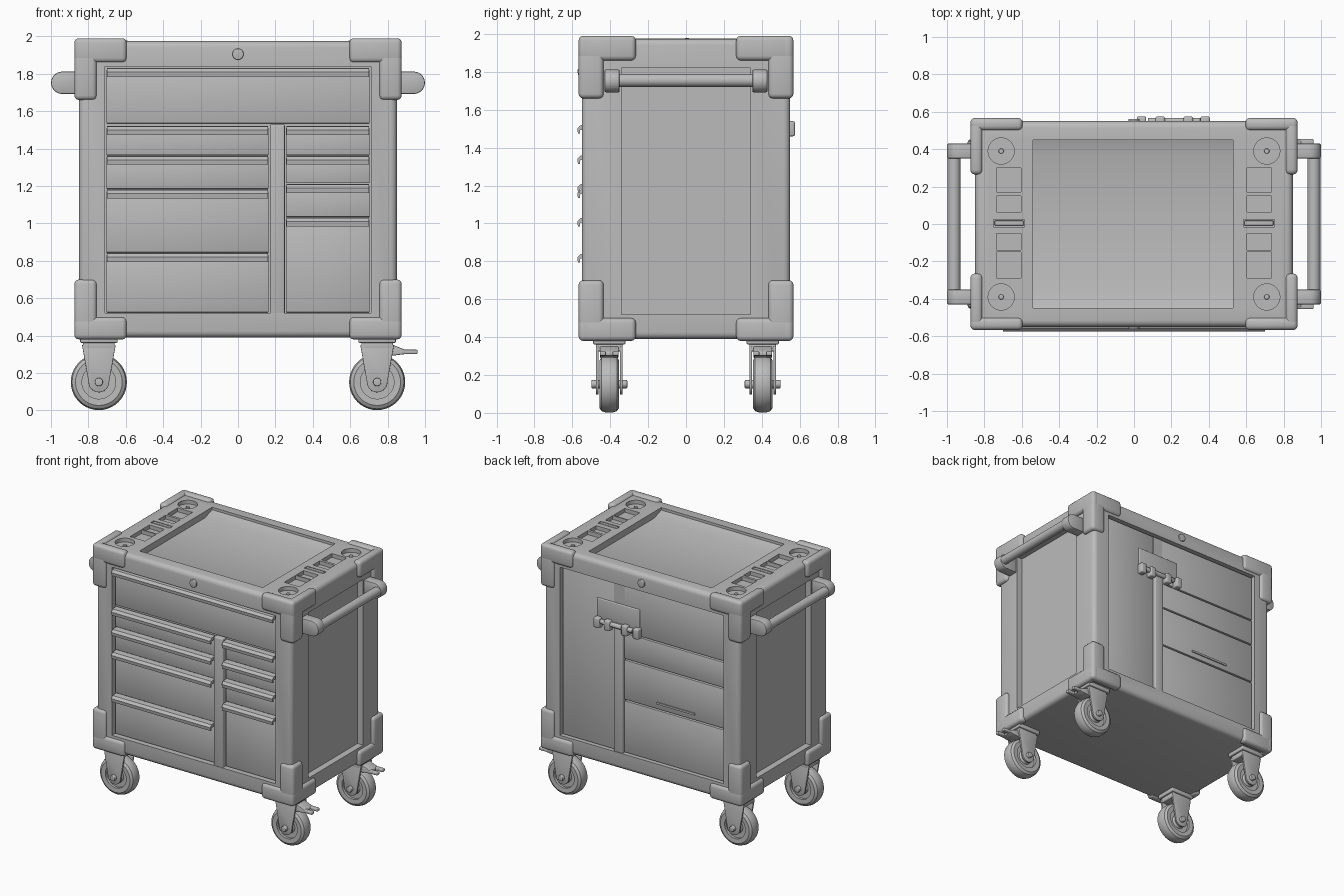
import bpy, bmesh, math
from mathutils import Vector, Matrix

if "Cube" in bpy.data.objects:
    bpy.data.objects.remove(bpy.data.objects["Cube"])

grey = bpy.data.materials.new("plain grey")
grey.use_nodes = True
tone = (0.5, 0.5, 0.5, 1)
grey.diffuse_color = tone
grey.node_tree.nodes["Principled BSDF"].inputs["Base Color"].default_value = tone


def finish(name, bm, bevel=0, segs=3):
    if bevel:
        bmesh.ops.bevel(bm, geom=bm.edges[:], offset=bevel, segments=segs, profile=0.5, affect='EDGES')
    bmesh.ops.recalc_face_normals(bm, faces=bm.faces[:])
    mesh = bpy.data.meshes.new(name)
    bm.to_mesh(mesh)
    bm.free()
    mesh.materials.append(grey)
    ob = bpy.data.objects.new(name, mesh)
    bpy.context.collection.objects.link(ob)
    return ob


def box(name, x, y, z, bevel=0, segs=3):
    """Box from (min, max) pairs, given in either order."""
    bm = bmesh.new()
    size = [abs(p[1] - p[0]) for p in (x, y, z)]
    mid = [(p[0] + p[1]) / 2 for p in (x, y, z)]
    bmesh.ops.create_cube(bm, size=1, matrix=Matrix.Translation(mid) @ Matrix.Diagonal((*size, 1)))
    return finish(name, bm, bevel, segs)


def prism(name, pts, axis, a, b, bevel=0):
    """Extrude a 2D outline along an axis; x uses (y, z), y uses (x, z), z uses (x, y)."""
    def place(p, d):
        c = list(p)
        c.insert("xyz".index(axis), d)
        return c
    bm = bmesh.new()
    face = bm.faces.new([bm.verts.new(place(p, a)) for p in pts])
    out = bmesh.ops.extrude_face_region(bm, geom=[face])
    shift = Vector(place((0, 0), b - a))
    bmesh.ops.translate(bm, vec=shift, verts=[v for v in out["geom"] if isinstance(v, bmesh.types.BMVert)])
    return finish(name, bm, bevel, 2)


def rod(name, centre, radius, length, axis, bevel=0, sides=32):
    rot = {"x": Matrix.Rotation(math.pi / 2, 4, 'Y'), "y": Matrix.Rotation(math.pi / 2, 4, 'X'),
           "z": Matrix.Identity(4)}[axis]
    bm = bmesh.new()
    bmesh.ops.create_cone(bm, cap_ends=True, segments=sides, radius1=radius, radius2=radius,
                          depth=length, matrix=Matrix.Translation(centre) @ rot)
    if bevel:
        rims = [e for e in bm.edges if any(len(f.verts) > 4 for f in e.link_faces)]
        bmesh.ops.bevel(bm, geom=rims, offset=bevel, segments=3, profile=0.5, affect='EDGES')
    return finish(name, bm)


def lathe_y(name, profile, centre, steps=40):
    """Spin an outline of (radius, y) points round a y axis through the centre."""
    bm = bmesh.new()
    vs = [bm.verts.new((centre[0] + r, centre[1] + y, centre[2])) for r, y in profile]
    es = [bm.edges.new((vs[i], vs[(i + 1) % len(vs)])) for i in range(len(vs))]
    bmesh.ops.spin(bm, geom=vs + es, cent=centre, axis=(0, 1, 0), angle=2 * math.pi, steps=steps)
    bmesh.ops.remove_doubles(bm, verts=bm.verts[:], dist=0.0005)
    return finish(name, bm)


def cut(target, cutters):
    for c in cutters:
        mod = target.modifiers.new("cut", 'BOOLEAN')
        mod.operation, mod.object, mod.solver = 'DIFFERENCE', c, 'EXACT'
        bpy.context.view_layer.objects.active = target
        bpy.ops.object.modifier_apply(modifier=mod.name)
        bpy.data.objects.remove(c)


# Cabinet body with recessed front, back, sides and worktop
body = box("cabinet_body", (-0.85, 0.85), (-0.55, 0.55), (0.39, 1.975), 0.035, 4)
cutters = [box("cutter", (-0.71, 0.71), (s * 0.5, s * 0.7), (0.52, 1.84)) for s in (-1, 1)]
cutters += [box("cutter", (s * 0.8, s), (-0.34, 0.34), (0.52, 1.82)) for s in (-1, 1)]
cutters.append(prism("cutter", [(-0.45, 2.1), (-0.45, 1.955), (-0.36, 1.925), (0.36, 1.925),
                                (0.45, 1.955), (0.45, 2.1)], "x", -0.54, 0.53))
for s in (-1, 1):
    for y0, y1 in ((0.17, 0.3), (0.065, 0.15), (-0.14, -0.05), (-0.29, -0.15)):
        cutters.append(box("cutter", (s * 0.605, s * 0.735), (y0, y1), (1.945, 2.1)))
    cutters.append(box("cutter", (s * 0.585, s * 0.75), (-0.015, 0.025), (1.95, 2.1)))
    for t in (-1, 1):
        cutters.append(rod("cutter", (s * 0.71, t * 0.39, 2.03), 0.07, 0.17, "z"))
cut(body, cutters)

# Dished cup holders have a small raised centre
for s in (-1, 1):
    for t in (-1, 1):
        rod("cup_centre", (s * 0.71, t * 0.39, 1.948), 0.014, 0.016, "z", 0.004, 16)
    box("worktop_slot_bar", (s * 0.59, s * 0.745), (-0.008, 0.018), (1.94, 1.978), 0.005)

# Corner guards: three rounded arms meeting at each corner
for s in (-1, 1):
    for t in (-1, 1):
        for label, edge, rim, arm, end in (("top", 1.99, 1.86, 1.66, 1.972), ("bottom", 0.38, 0.50, 0.70, 0.392)):
            box(label + "_guard_wide_arm", (s * 0.595, s * 0.875), (t * 0.50, t * 0.567), (rim, edge), 0.024)
            box(label + "_guard_side_arm", (s * 0.81, s * 0.875), (t * 0.265, t * 0.567), (rim, edge), 0.024)
            box(label + "_guard_upright", (s * 0.755, s * 0.875), (t * 0.435, t * 0.567), (arm, end), 0.024)


# Drawer fronts with hooked pulls along their top edges
def drawers(x0, x1, levels):
    for top, bottom in zip(levels, levels[1:]):
        box("drawer_front", (x0 + 0.006, x1 - 0.006), (-0.52, -0.48), (bottom + 0.005, top - 0.008), 0.004, 2)
        hook = [(0, 0.03), (-0.045, 0.026), (-0.062, 0.008), (-0.058, -0.018),
                (-0.048, -0.018), (-0.046, 0.002), (0, 0.004)]
        prism("drawer_pull", [(y - 0.512, z + top - 0.028) for y, z in hook], "x", x0 + 0.01, x1 - 0.01)


drawers(-0.71, 0.71, (1.83, 1.53))
drawers(-0.71, 0.17, (1.52, 1.36, 1.18, 0.84, 0.52))
drawers(0.25, 0.71, (1.52, 1.36, 1.21, 1.03, 0.52))
box("front_post", (0.17, 0.25), (-0.547, -0.48), (0.5, 1.53), 0.008)

# Back panels, post and latch plate
for z0, z1 in ((0.525, 0.93), (0.94, 1.25), (1.26, 1.46), (1.47, 1.83)):
    box("back_panel", (-0.70, 0.165), (0.48, 0.528), (z0, z1), 0.004, 2)
box("back_door_panel", (0.255, 0.70), (0.48, 0.528), (0.525, 1.83), 0.004, 2)
box("back_upper_panel", (0.165, 0.255), (0.48, 0.528), (1.53, 1.83))
box("back_post", (0.17, 0.25), (0.48, 0.545), (0.5, 1.53), 0.008)
box("latch_plate", (0.03, 0.4), (0.5, 0.538), (1.5, 1.68), 0.006)
rod("latch_bar", (0.215, 0.55, 1.51), 0.018, 0.28, "x", 0.005, 16)
for x in (0.04, 0.14, 0.29, 0.38):
    box("latch_clip", (x - 0.025, x + 0.025), (0.51, 0.575), (1.46, 1.54), 0.01)
box("back_label_ledge", (-0.45, -0.12), (0.52, 0.536), (0.98, 0.995))

# Round locks, front and back
for s in (-1, 1):
    rod("round_lock", (0, s * 0.55, 1.905), 0.03, 0.025, "y", 0.005)

# Push handles on both sides
for s in (-1, 1):
    rod("push_bar", (s * 0.962, 0, 1.755), 0.034, 0.76, "y")
    for t in (-1, 1):
        nose = [(s * (0.94 + 0.06 * math.cos(a)), 1.752 + 0.06 * math.sin(a))
                for a in [math.radians(d) for d in range(-90, 91, 15)]]
        outline = [(s * 0.84, 1.692)] + nose + [(s * 0.84, 1.812)]
        prism("handle_bracket", outline, "y", t * 0.35, t * 0.43, 0.008)

# Castors: tyre, hub, fork and axle; brake pedals on the left pair
tyre = [(0.09, -0.05), (0.125, -0.052), (0.143, -0.04), (0.15, -0.018),
        (0.15, 0.018), (0.143, 0.04), (0.125, 0.052), (0.09, 0.05)]
hub = [(0.0, -0.045), (0.045, -0.045), (0.055, -0.03), (0.092, -0.03),
       (0.092, 0.03), (0.055, 0.03), (0.045, 0.045), (0.0, 0.045)]
for s in (-1, 1):
    for t in (-1, 1):
        c = Vector((s * 0.744, t * 0.405, 0.152))
        lathe_y("castor_tyre", tyre, c)
        lathe_y("castor_hub", hub, c)
        rod("castor_axle", c, 0.022, 0.19, "y", 0.005, 16)
        box("castor_plate", (c.x - 0.1, c.x + 0.1), (c.y - 0.085, c.y + 0.085), (0.362, 0.395), 0.006)
        box("castor_crown", (c.x - 0.085, c.x + 0.085), (c.y - 0.07, c.y + 0.07), (0.325, 0.365), 0.008)
        arc = [(c.x + 0.055 * math.cos(a), c.z + 0.055 * math.sin(a))
               for a in [math.radians(d) for d in range(180, 361, 15)]]
        outline = arc + [(c.x + 0.09, 0.35), (c.x - 0.09, 0.35)]
        for k in (-1, 1):
            prism("castor_fork", outline, "y", c.y + k * 0.056, c.y + k * 0.07, 0.003)
        if s > 0:
            lever = [(0.8, 0.35), (0.83, 0.35), (0.9, 0.322), (0.9, 0.302), (0.8, 0.29)]
            prism("brake_lever", lever, "y", c.y - 0.05, c.y + 0.05, 0.005)
            for k in (-1, 1):
                box("brake_prong", (0.88, 0.96), (c.y + k * 0.018, c.y + k * 0.05), (0.302, 0.325), 0.006)

# Smooth shading with sharp creases kept
bpy.ops.object.select_all(action='DESELECT')
for ob in bpy.context.scene.objects:
    if ob.type == 'MESH':
        ob.select_set(True)
        bpy.context.view_layer.objects.active = ob
bpy.ops.object.shade_smooth_by_angle(angle=math.radians(35))
